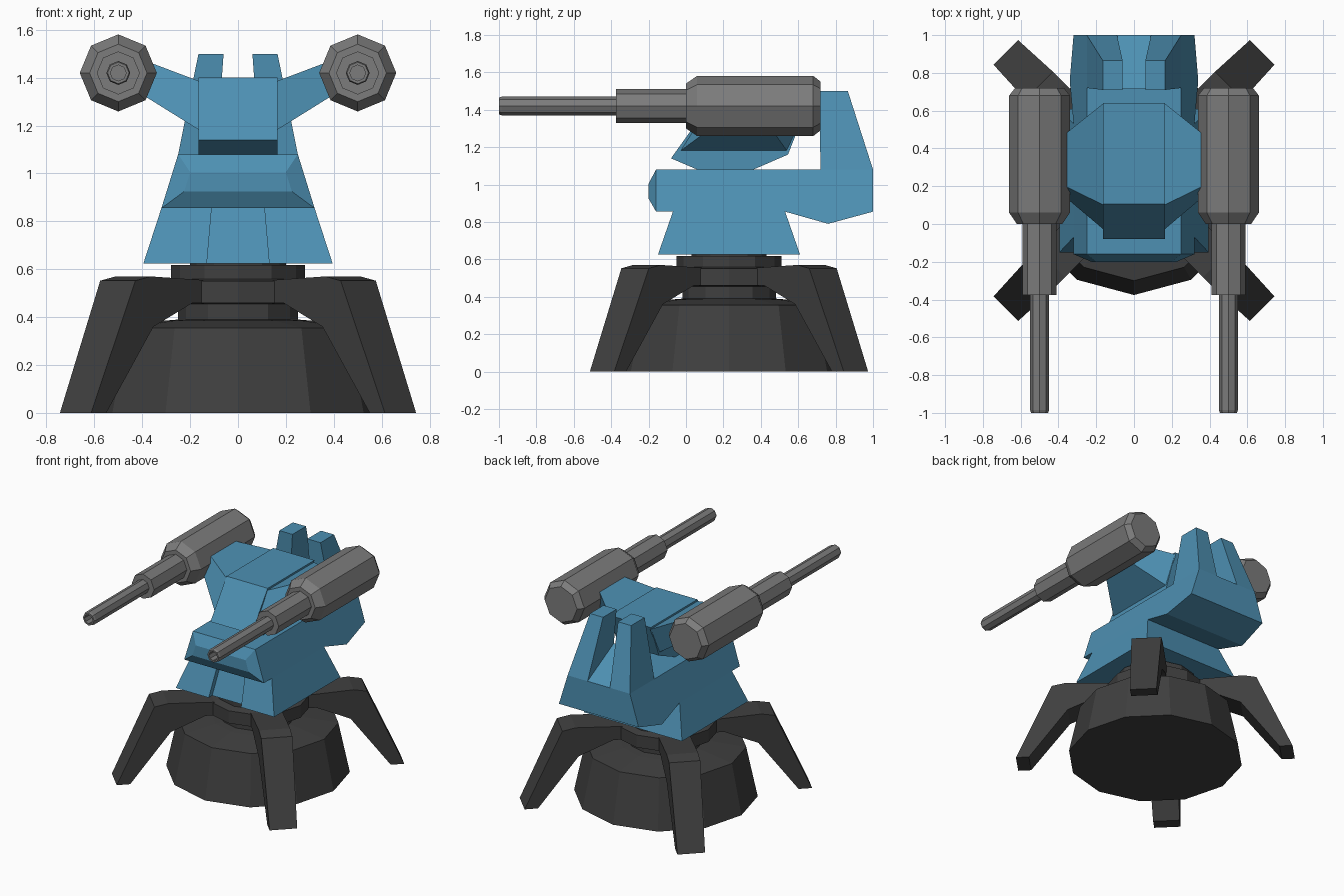
import bpy, bmesh, math

if "Cube" in bpy.data.objects:
    bpy.data.objects.remove(bpy.data.objects["Cube"])


def material(name, c):
    m = bpy.data.materials.new(name)
    m.diffuse_color = (*c, 1)
    m.use_nodes = True
    m.node_tree.nodes["Principled BSDF"].inputs["Base Color"].default_value = m.diffuse_color
    return m


BLUE = material("steel blue", (0.075, 0.28, 0.45))
GREY = material("gun grey", (0.20, 0.20, 0.20))
DARK = material("dark base", (0.05, 0.05, 0.05))


def loft(name, loops, mat, caps=True):
    """Skin a list of equal-length closed loops, capping both ends."""
    bm = bmesh.new()
    rings = [[bm.verts.new(p) for p in loop] for loop in loops]
    n = len(rings[0])
    for a, b in zip(rings, rings[1:]):
        for i in range(n):
            j = (i + 1) % n
            bm.faces.new((a[i], a[j], b[j], b[i]))
    if caps:
        bm.faces.new(rings[0])
        bm.faces.new(rings[-1])
    bmesh.ops.recalc_face_normals(bm, faces=bm.faces)
    me = bpy.data.meshes.new(name)
    bm.to_mesh(me)
    bm.free()
    me.materials.append(mat)
    ob = bpy.data.objects.new(name, me)
    bpy.context.collection.objects.link(ob)
    return ob


def prism(name, yz, left, right, mat):
    """Side profile spanned between two x positions given as functions of z."""
    return loft(name, [[(left(z), y, z) for y, z in yz],
                       [(right(z), y, z) for y, z in yz]], mat)


def turned(name, profile, n, place, mat):
    """Rings of n points; place(a, b, h) maps ring coordinates to space."""
    return loft(name, [[place(r * math.cos(2 * math.pi * i / n),
                              r * math.sin(2 * math.pi * i / n), h)
                        for i in range(n)] for r, h in profile], mat)


CY = 0.23  # pedestal centre

# drum pedestal with neck, leg ring and collar
turned("pedestal", [(.606, 0), (.53, .355), (.31, .385), (.25, .39), (.25, .455),
                    (.34, .46), (.34, .55), (.28, .56), (.28, .618), (.2, .618), (.2, .63)],
       12, lambda a, b, h: (a, CY + b, h), DARK)

# four diagonal legs
leg = [(.96, 0), (.71, .552), (.62, .57), (.31, .555), (.31, .46),
       (.37, .46), (.6, .36), (.87, 0)]
for k in range(4):
    t = math.radians(45 + 90 * k)
    c, s = math.cos(t), math.sin(t)
    sides = []
    for side in (-1, 1):
        sides.append([(r * c - side * w * s, CY + r * s + side * w * c, z)
                      for r, z in leg
                      for w in [.092 + .012 * min(z / .5, 1)]])
    loft("leg_%d" % (k + 1), sides, DARK)


# hull skirt, with a shallow recess in the front
def skirt(x, y0, y1, g, z):
    return [(-x, y0, z), (-g, y0, z), (-g, y0 + .04, z), (g, y0 + .04, z),
            (g, y0, z), (x, y0, z), (x, y1, z), (-x, y1, z)]


loft("skirt", [skirt(.395, -.15, .61, .13, .625),
               skirt(.32, -.07, .53, .11, .855)], BLUE)


# hull, narrowing upward
def half(z):
    return .32 - .311 * (z - .855)


prism("hull", [(-.16, .855), (-.16, 1.08), (.72, 1.08), (1, 1.08), (1, .855),
               (.76, .79), (.53, .855)],
      lambda z: -half(z), half, BLUE)


# bevelled nose plate
def rect(y, x0, z0, x1, z1):
    return [(-x0, y, z0), (x0, y, z0), (x1, y, z1), (-x1, y, z1)]


loft("nose", [rect(-.16, .32, .855, .25, 1.08),
              rect(-.2, .225, .925, .2, 1.005)], BLUE)


# two rear fins and the sloped floor of the groove between them
def outer(z):
    return .25 - .202 * (z - 1.08)


def inner(z):
    return .09 - .071 * (z - 1.08)


fin = [(.72, 1.08), (.69 + .02, 1.5), (.865, 1.5), (1, 1.08)]
for s, side in ((-1, "left"), (1, "right")):
    prism("fin_" + side, fin, lambda z: s * inner(z), lambda z: s * outer(z), BLUE)
prism("groove_floor", [(.72, 1.08), (.716, 1.25), (1, 1.08)],
      lambda z: -inner(z), inner, BLUE)

# turret head
prism("head", [(-.08, 1.14), (.105, 1.4), (.64, 1.4), (.545, 1.16),
               (.36, 1.08), (.06, 1.08)],
      lambda z: -.165, lambda z: .165, BLUE)

# guns: stepped octagonal barrel with an open muzzle, on tapered arms
gun = [(.033, -.93), (.033, -1), (.045, -1), (.05, -.985), (.05, -.375),
       (.09, -.375), (.09, 0), (.12, 0), (.161, .06), (.161, .68), (.13, .72)]
for s, side in ((-1, "left"), (1, "right")):
    loft("arm_" + side, [
        [(s * .16, y, z) for y, z in ((-.03, 1.18), (.1, 1.385), (.64, 1.385), (.54, 1.18))],
        [(s * .385, y, z) for y, z in ((.16, 1.32), (.21, 1.47), (.46, 1.47), (.44, 1.32))],
    ], BLUE)
    turned("gun_" + side, gun, 8,
           lambda a, b, h: (s * .5 + a, h, 1.42 + b), GREY)
